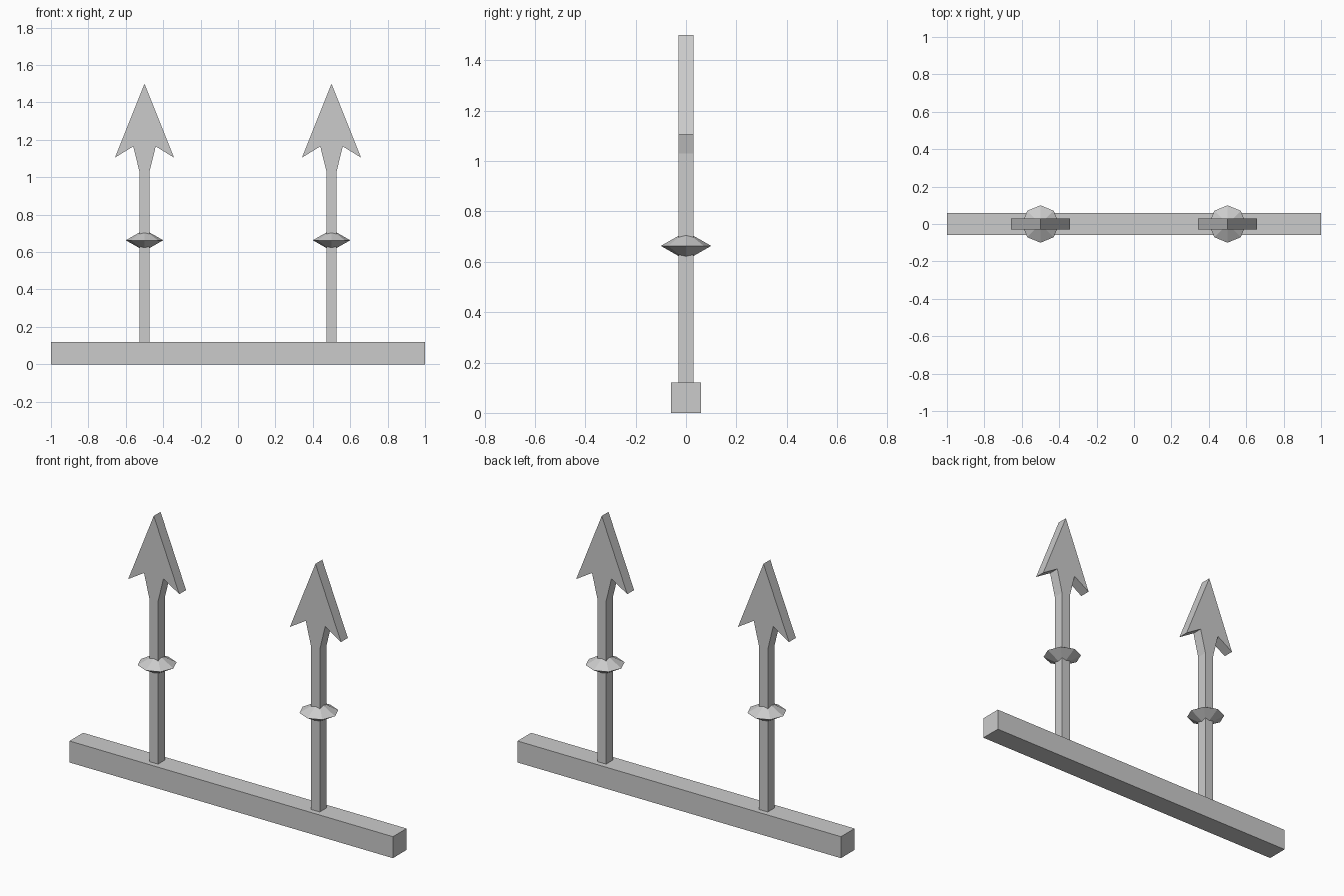
import bpy
import bmesh
from mathutils import Matrix

if "Cube" in bpy.data.objects:
    bpy.data.objects.remove(bpy.data.objects["Cube"])


def add_object(name, bm):
    bmesh.ops.recalc_face_normals(bm, faces=bm.faces)
    mesh = bpy.data.meshes.new(name)
    bm.to_mesh(mesh)
    bm.free()
    obj = bpy.data.objects.new(name, mesh)
    bpy.context.collection.objects.link(obj)
    return obj


# Bottom rail
bm = bmesh.new()
bmesh.ops.create_cube(bm, size=1, matrix=Matrix.Translation((0, 0, 0.06))
                      @ Matrix.Diagonal((2, 0.12, 0.12, 1)))
add_object("bottom_rail", bm)


def spike(name, x):
    # Flat arrow outline, right half mirrored to the left, then extruded in depth
    half = [(0.027, 0.12), (0.027, 1.03), (0.06, 1.165), (0.158, 1.105)]
    outline = half + [(0, 1.5)] + [(-px, pz) for px, pz in reversed(half)]
    bm = bmesh.new()
    face = bm.faces.new([bm.verts.new((x + px, -0.03, pz)) for px, pz in outline])
    ext = bmesh.ops.extrude_face_region(bm, geom=[face], use_keep_orig=True)
    moved = [g for g in ext["geom"] if isinstance(g, bmesh.types.BMVert)]
    bmesh.ops.translate(bm, verts=moved, vec=(0, 0.06, 0))
    add_object(name, bm)


def collar(name, x):
    # Eight-sided double cone around the shaft
    bm = bmesh.new()
    bmesh.ops.create_uvsphere(bm, u_segments=8, v_segments=2, radius=1,
                              matrix=Matrix.Translation((x, 0, 0.663))
                              @ Matrix.Diagonal((0.1, 0.1, 0.057, 1)))
    add_object(name, bm)


for side, x in (("left", -0.5), ("right", 0.5)):
    spike(side + "_spike", x)
    collar(side + "_collar", x)
